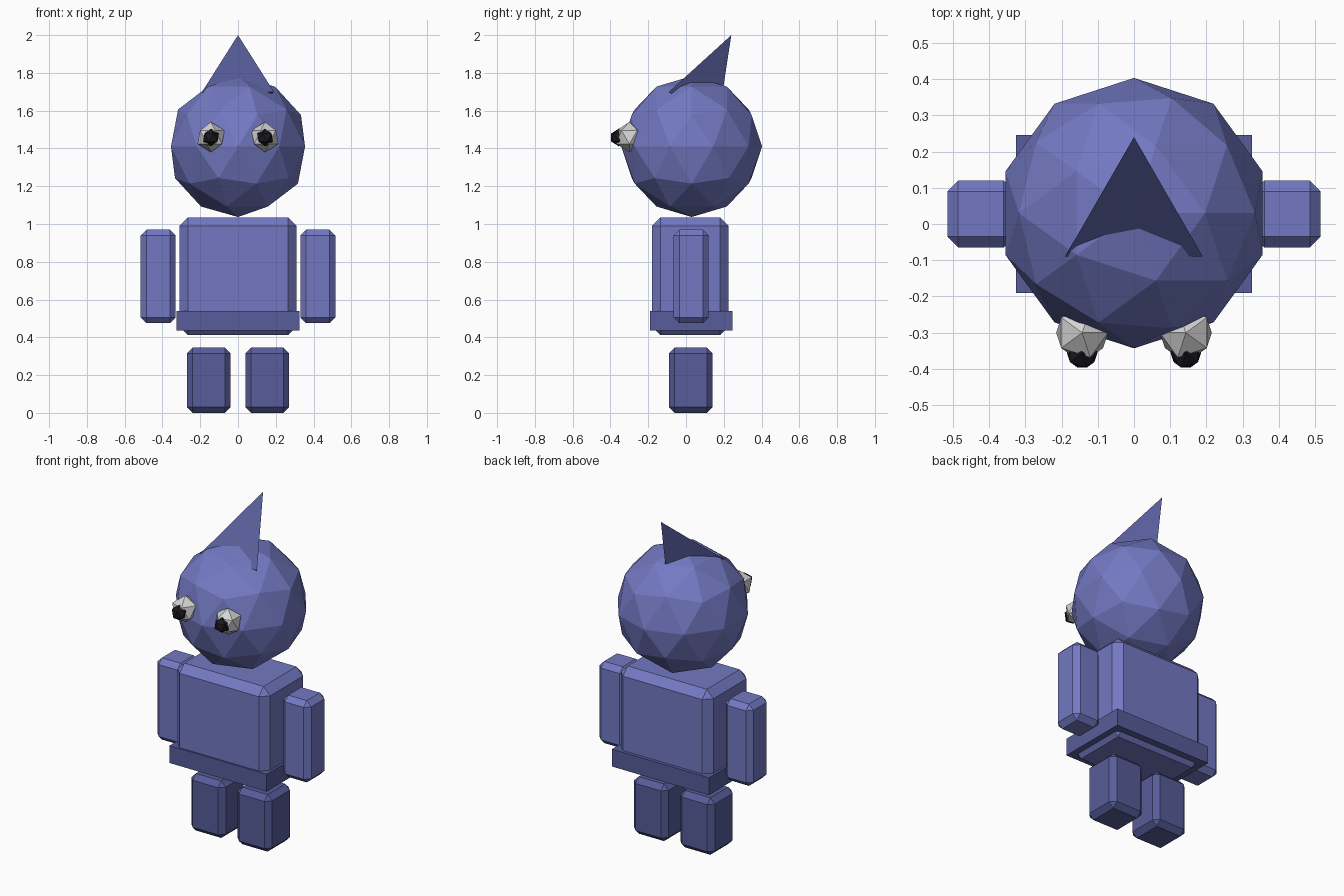
import bpy
import bmesh

cube = bpy.data.objects.get("Cube")
if cube:
    bpy.data.objects.remove(cube, do_unlink=True)


def material(name, color):
    mat = bpy.data.materials.new(name)
    mat.use_nodes = True
    mat.diffuse_color = (*color, 1)
    bsdf = next(n for n in mat.node_tree.nodes if n.type == "BSDF_PRINCIPLED")
    bsdf.inputs["Base Color"].default_value = (*color, 1)
    return mat


periwinkle = material("periwinkle", (0.17, 0.19, 0.54))
dark_periwinkle = material("dark_periwinkle", (0.095, 0.108, 0.32))
eye_white = material("eye_white", (0.65, 0.65, 0.65))
pupil_black = material("pupil_black", (0.01, 0.01, 0.014))


def finish(name, bm, mat):
    bmesh.ops.recalc_face_normals(bm, faces=bm.faces)
    mesh = bpy.data.meshes.new(name)
    bm.to_mesh(mesh)
    bm.free()
    mesh.materials.append(mat)
    obj = bpy.data.objects.new(name, mesh)
    bpy.context.collection.objects.link(obj)
    return obj


def box(name, low, high, mat, bevel=0):
    """Box between two corners with optional chamfered edges."""
    bm = bmesh.new()
    bmesh.ops.create_cube(bm, size=1)
    for v in bm.verts:
        v.co = [(a + b) / 2 + c * (b - a) for a, b, c in zip(low, high, v.co)]
    if bevel:
        bmesh.ops.bevel(bm, geom=bm.edges[:], offset=bevel, segments=1,
                        affect="EDGES", profile=0.5)
    return finish(name, bm, mat)


def ball(name, center, radius, detail, mat, flip=1):
    """Faceted ball, mirrored in x when flip is -1."""
    bm = bmesh.new()
    bmesh.ops.create_icosphere(bm, subdivisions=detail, radius=radius)
    for v in bm.verts:
        v.co.x *= flip
    bmesh.ops.translate(bm, vec=center, verts=bm.verts)
    return finish(name, bm, mat)


# Head
ball("head", (0, 0.03, 1.41), 0.373, 2, periwinkle)

# Pointed tuft leaning backwards
bm = bmesh.new()
corners = [(-0.19, -0.09, 1.70), (0.19, -0.09, 1.70), (0, 0.163, 1.5), (0, 0.24, 2.0)]
for co in corners:
    bm.verts.new(co)
bmesh.ops.convex_hull(bm, input=bm.verts[:])
finish("head_tuft", bm, dark_periwinkle)

# Torso and belt
box("torso", (-0.31, -0.18, 0.412), (0.31, 0.225, 1.035), periwinkle, 0.045)
box("belt", (-0.325, -0.19, 0.435), (0.325, 0.245, 0.54), dark_periwinkle)

# Paired parts
for side, s in (("left", 1), ("right", -1)):
    ball(side + "_eye", (s * 0.143, -0.30, 1.46), 0.08, 1, eye_white, -s)
    ball(side + "_pupil", (s * 0.143, -0.356, 1.458), 0.047, 1, pupil_black, -s)
    arm_x = sorted((s * 0.33, s * 0.515))
    box(side + "_arm", (arm_x[0], -0.065, 0.475), (arm_x[1], 0.12, 0.97),
        periwinkle, 0.03)
    leg_x = sorted((s * 0.04, s * 0.27))
    box(side + "_leg", (leg_x[0], -0.09, 0), (leg_x[1], 0.14, 0.345),
        dark_periwinkle, 0.03)
